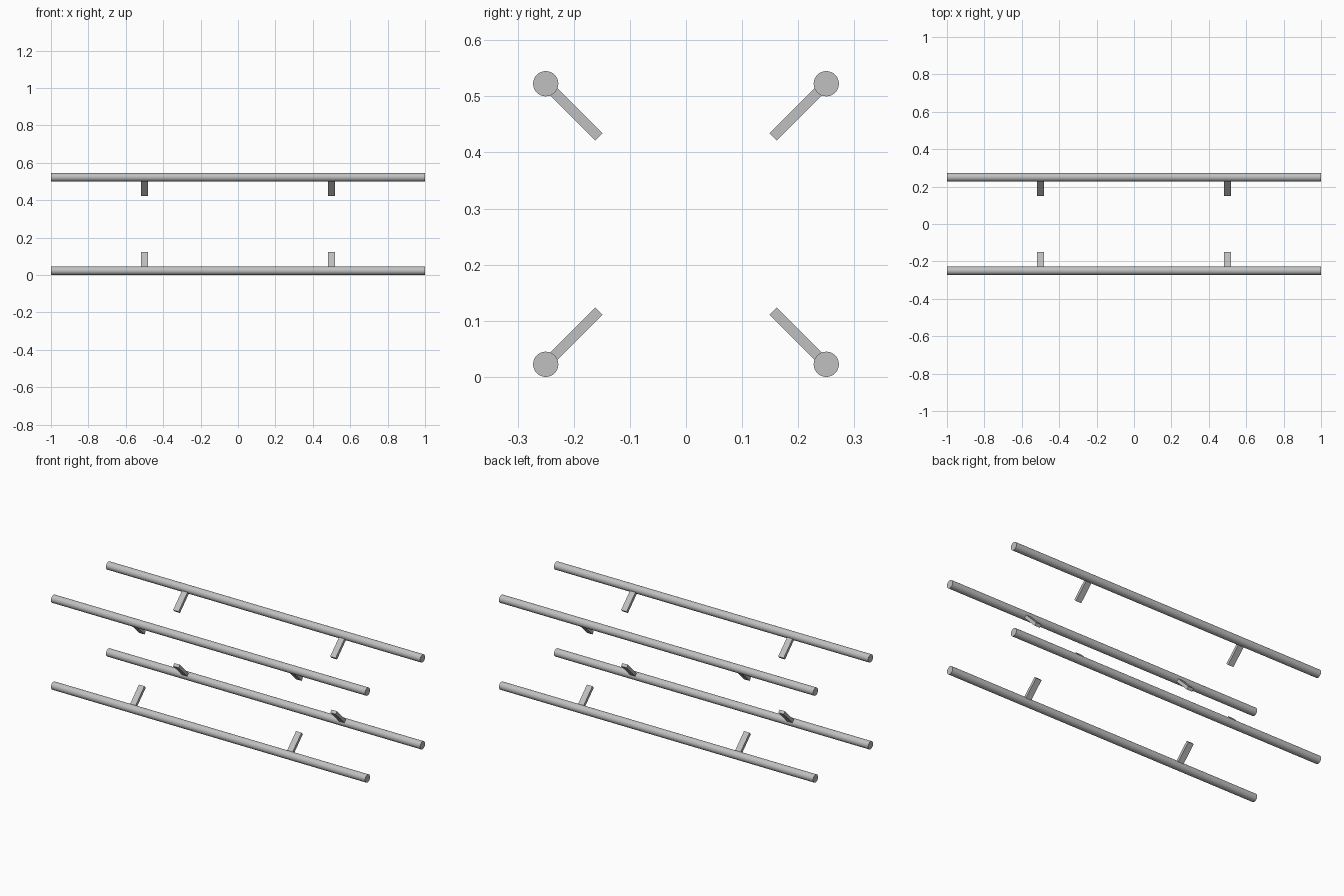
import bpy
import math

cube = bpy.data.objects.get("Cube")
if cube:
    bpy.data.objects.remove(cube, do_unlink=True)

ROD_RADIUS = 0.0225
SPREAD = 0.25          # half distance between neighbouring rods
STRUT_LENGTH = 0.134   # measured from the rod axis
MID_Z = SPREAD + ROD_RADIUS

grey = bpy.data.materials.new("light grey metal")
grey.use_nodes = True
colour = (0.53, 0.53, 0.53, 1)
grey.diffuse_color = colour
grey.node_tree.nodes["Principled BSDF"].inputs["Base Color"].default_value = colour


def add_rod(name, y, z):
    bpy.ops.mesh.primitive_cylinder_add(
        vertices=32, radius=ROD_RADIUS, depth=2,
        location=(0, y, z), rotation=(0, math.pi / 2, 0))
    rod = bpy.context.object
    rod.name = name
    rod.data.materials.append(grey)
    bpy.ops.object.shade_smooth_by_angle(angle=math.radians(40))


def add_strut(name, x, y, z, angle):
    bpy.ops.mesh.primitive_cube_add(size=1, location=(x, y, z), rotation=(angle, 0, 0))
    strut = bpy.context.object
    strut.name = name
    strut.scale = (0.035, STRUT_LENGTH, 0.018)
    strut.data.materials.append(grey)


# Four long rods, each with two flat struts pointing diagonally to the middle
for side, sy in (("front", -1), ("back", 1)):
    for level, sz in (("lower", -1), ("upper", 1)):
        y, z = sy * SPREAD, MID_Z + sz * SPREAD
        add_rod(f"{level}_{side}_rod", y, z)
        half = STRUT_LENGTH / 2 * math.sqrt(0.5)
        for hand, x in (("right", -0.5), ("left", 0.5)):
            add_strut(f"{level}_{side}_{hand}_strut", x,
                      y - sy * half, z - sz * half, sy * sz * math.pi / 4)
